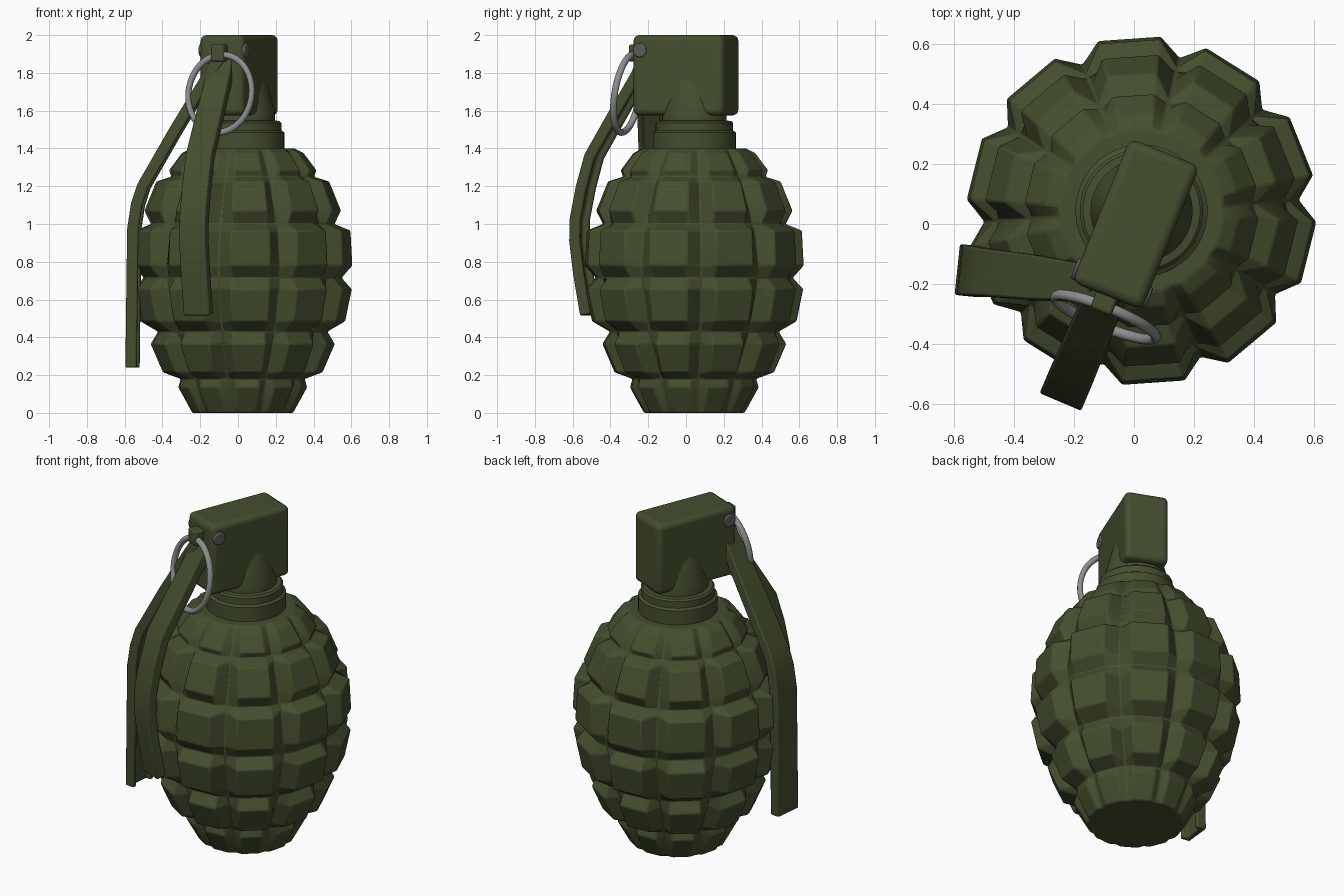
import bpy, bmesh, math
from mathutils import Vector, Matrix

if "Cube" in bpy.data.objects:
    bpy.data.objects.remove(bpy.data.objects["Cube"])


def mat(name, rgb):
    m = bpy.data.materials.new(name)
    m.diffuse_color = (*rgb, 1)
    m.use_nodes = True
    m.node_tree.nodes["Principled BSDF"].inputs["Base Color"].default_value = m.diffuse_color
    return m


GREEN = mat("olive_green", (0.058, 0.078, 0.027))
STEEL = mat("ring_grey", (0.27, 0.27, 0.27))
DARK = mat("pin_dark_grey", (0.11, 0.105, 0.10))
CX, CY = 0.025, 0.044            # axis of the body
HEAD = Vector((0.010, 0.009, 0))  # centre of the head


def axes(deg):
    a = math.radians(deg)
    return (Vector((math.cos(a), math.sin(a), 0)),
            Vector((-math.sin(a), math.cos(a), 0)))


U, V = axes(-112)                # head forward and sideways directions


def finish(ob, material, bevel=0, angle=35, segs=2):
    ob.data.materials.clear()
    ob.data.materials.append(material)
    if bevel:
        b = ob.modifiers.new("bevel", "BEVEL")
        b.width, b.segments = bevel, segs
        b.limit_method, b.angle_limit = "ANGLE", math.radians(25)
    bpy.ops.object.select_all(action="DESELECT")
    ob.select_set(True)
    bpy.context.view_layer.objects.active = ob
    bpy.ops.object.shade_smooth_by_angle(angle=math.radians(angle))
    return ob


def loft(name, rings, material, **kw):
    """Skin closed rings of equal length and cap both ends."""
    bm = bmesh.new()
    vs = [[bm.verts.new(p) for p in r] for r in rings]
    n = len(vs[0])
    for a, b in zip(vs, vs[1:]):
        for i in range(n):
            j = (i + 1) % n
            bm.faces.new((a[i], a[j], b[j], b[i]))
    bm.faces.new(vs[0][::-1])
    bm.faces.new(vs[-1])
    bmesh.ops.recalc_face_normals(bm, faces=bm.faces)
    me = bpy.data.meshes.new(name)
    bm.to_mesh(me)
    bm.free()
    ob = bpy.data.objects.new(name, me)
    bpy.context.collection.objects.link(ob)
    return finish(ob, material, **kw)


def lerp_curve(pts, z):
    for (z0, r0), (z1, r1) in zip(pts, pts[1:]):
        if z <= z1:
            return r0 + (r1 - r0) * (z - z0) / (z1 - z0)
    return pts[-1][1]


# Segmented body: ten columns of raised tiles between V grooves
groove = [(0, .255), (.18, .325), (.43, .445), (.715, .52), (.86, .53),
          (1.0, .478), (1.25, .37), (1.40, .27)]
lobe = [(0, .268), (.03, .285), (.135, .343), (.18, .33),
        (.215, .425), (.365, .49), (.43, .45),
        (.485, .545), (.655, .58), (.715, .525),
        (.78, .583), (.965, .573), (1.0, .487),
        (1.07, .523), (1.225, .46), (1.25, .38),
        (1.285, .392), (1.375, .325), (1.40, .275)]
rings = []
for z, r in lobe:
    ring = []
    for k in range(10):
        for off, rad in ((-18, lerp_curve(groove, z)), (-10.3, r), (10.3, r)):
            a = math.radians(94 + 36 * k + off)
            ring.append((CX + rad * math.cos(a), CY + rad * math.sin(a), z))
    rings.append(ring)
loft("segmented_body", rings, GREEN, bevel=.007, angle=25)


# Stepped round neck, narrowing up into the head
def circle(r, z, n=48):
    return [(CX + r * math.cos(2 * math.pi * i / n),
             CY + r * math.sin(2 * math.pi * i / n), z) for i in range(n)]


neck = [(.22, 1.36), (.22, 1.485), (.205, 1.495), (.205, 1.535),
        (.195, 1.545), (.17, 1.548), (.17, 1.59), (.12, 1.78)]
loft("neck", [circle(r, z) for r, z in neck], GREEN)


# Block-shaped fuze head and hinge block
def block(name, u0, u1, w, z0, z1, bevel, segs=3):
    def rect(z):
        return [HEAD + U * u + V * v + Vector((0, 0, z))
                for u, v in ((u0, -w), (u1, -w), (u1, w), (u0, w))]
    return loft(name, [rect(z0), rect(z1)], GREEN, bevel=bevel, segs=segs)


block("fuze_head", -.248, .268, .125, 1.575, 2.0, .03, 4)
block("hinge_block", .22, .325, .038, 1.86, 1.95, .012)


# Levers: channel section swept along a bent path
def lever(name, origin, deg, path):
    d, s = axes(deg)
    pts = [Vector((t, z)) for t, z, _ in path]
    rings = []
    for i, p in enumerate(pts):
        tan = pts[min(i + 1, len(pts) - 1)] - pts[max(i - 1, 0)]
        tan.normalize()
        inner = Vector((tan.y, -tan.x))
        w = path[i][2]
        sec = [(-w, 0), (w, 0), (w, .06), (w - .025, .06),
               (w - .03, .03), (.03 - w, .03), (.025 - w, .06), (-w, .06)]
        ring = []
        for v, dep in sec:
            q = p + inner * dep
            ring.append(origin + d * q.x + s * v + Vector((0, 0, q.y)))
        rings.append(ring)
    return loft(name, rings, GREEN, bevel=.008)


lever("front_lever", HEAD, -113,
      [(.255, 1.90, .06), (.30, 1.80, .068), (.44, 1.575, .072),
       (.565, 1.37, .074), (.615, 1.20, .075), (.65, 1.03, .075),
       (.653, .91, .075), (.63, .73, .075), (.59, .515, .075)])
lever("side_lever", Vector((-.076, -.205, 0)), 174,
      [(.04, 1.90, .055), (.11, 1.79, .062), (.28, 1.51, .075),
       (.45, 1.215, .08), (.485, 1.11, .083), (.505, .98, .085),
       (.508, .80, .085), (.515, .24, .085)])

# Hinge pin through the head
pin_mid = HEAD + U * .222 + Vector((0, 0, 1.92))
bpy.ops.mesh.primitive_cylinder_add(
    vertices=24, radius=.038, depth=.268, location=pin_mid,
    rotation=V.to_track_quat("Z", "Y").to_euler())
pin = bpy.context.object
pin.name = "hinge_pin"
finish(pin, DARK, bevel=.006)

# Slightly oval pull ring hanging at the front, tilted outward
down = (U * .16 + Vector((0, 0, -1))).normalized()
bpy.ops.mesh.primitive_torus_add(
    major_segments=64, minor_segments=14, major_radius=.208,
    minor_radius=.018)
ring_ob = bpy.context.object
ring_ob.name = "pull_ring"
frame = Matrix((V * .87, down, V.cross(down))).transposed().to_4x4()
ring_ob.data.transform(Matrix.Translation((-.095, -.31, 1.69)) @ frame)
finish(ring_ob, STEEL, angle=60)
